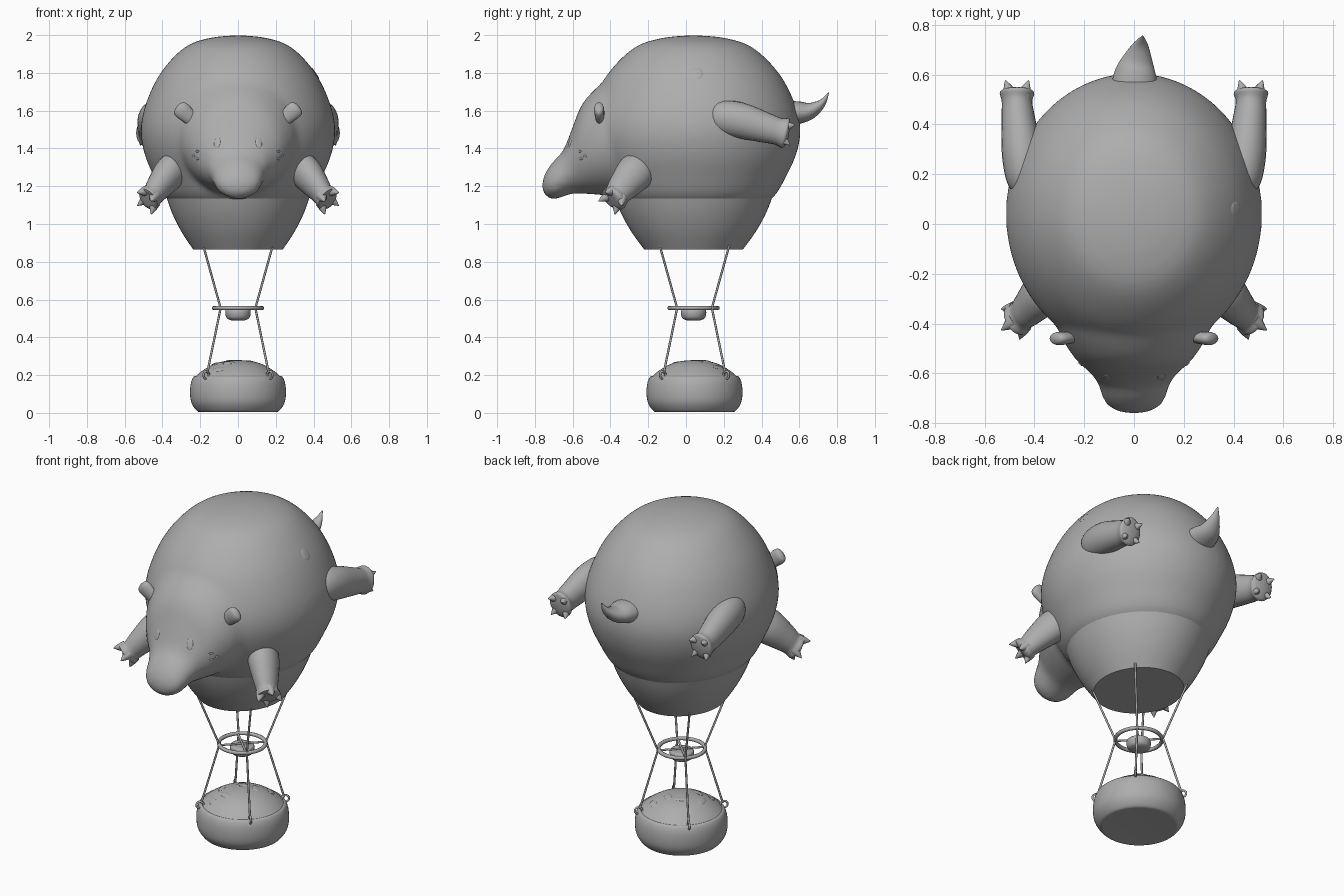
import bpy, bmesh, math
from mathutils import Vector, Matrix

if "Cube" in bpy.data.objects:
    bpy.data.objects.remove(bpy.data.objects["Cube"], do_unlink=True)

grey = bpy.data.materials.new("soft grey")
grey.use_nodes = True
grey.diffuse_color = (0.42, 0.42, 0.42, 1)
grey.node_tree.nodes["Principled BSDF"].inputs["Base Color"].default_value = (0.42, 0.42, 0.42, 1)

CY = 0.04          # centre line of the balloon
STRETCH = 1.1      # balloon is a little longer than wide


def finish(name, bm, angle=50):
    bmesh.ops.recalc_face_normals(bm, faces=bm.faces)
    mesh = bpy.data.meshes.new(name)
    bm.to_mesh(mesh)
    bm.free()
    mesh.materials.append(grey)
    obj = bpy.data.objects.new(name, mesh)
    bpy.context.collection.objects.link(obj)
    bpy.ops.object.select_all(action='DESELECT')
    obj.select_set(True)
    bpy.context.view_layer.objects.active = obj
    bpy.ops.object.shade_smooth_by_angle(angle=math.radians(angle))
    return obj


def smooth_path(rows, steps):
    """Catmull-Rom through tuples of numbers."""
    out = []
    for i in range(len(rows) - 1):
        a, b, c, d = rows[max(i - 1, 0)], rows[i], rows[i + 1], rows[min(i + 2, len(rows) - 1)]
        for k in range(steps):
            t = k / steps
            out.append([0.5 * (2 * q + (r - p) * t + (2 * p - 5 * q + 4 * r - s) * t * t
                               + (3 * q - p - 3 * r + s) * t ** 3)
                        for p, q, r, s in zip(a, b, c, d)])
    return out + [list(rows[-1])]


def loft(bm, sections, sides):
    """Skin ellipses given as (centre, half axis, half axis) and cap the ends."""
    rings = []
    for c, u, v in sections:
        rings.append([bm.verts.new(c + u * math.cos(a) + v * math.sin(a))
                      for a in (2 * math.pi * k / sides for k in range(sides))])
    for p, q in zip(rings, rings[1:]):
        for k in range(sides):
            n = (k + 1) % sides
            bm.faces.new((p[k], p[n], q[n], q[k]))
    bm.faces.new(rings[0])
    bm.faces.new(rings[-1])


def revolve(bm, profile, centre_y=CY, stretch=STRETCH, steps=4, sides=64):
    loft(bm, [(Vector((0, centre_y, z)), Vector((max(r, .001), 0, 0)),
               Vector((0, max(r, .001) * stretch, 0)))
              for r, z in smooth_path(profile, steps)], sides)


def tube(bm, rows, ref=(1, 0, 0), flat=1.0, steps=1, sides=8):
    """Tube along (x, y, z, radius) rows; flat squeezes it along ref."""
    pts = smooth_path(rows, steps)
    sections = []
    for i, p in enumerate(pts):
        t = (Vector(pts[min(i + 1, len(pts) - 1)][:3]) - Vector(pts[max(i - 1, 0)][:3])).normalized()
        u = t.cross(Vector(ref)).normalized()
        r = max(p[3], .001)
        sections.append((Vector(p[:3]), u * r, u.cross(t) * r * flat))
    loft(bm, sections, sides)


def torus(bm, centre, major, minor, rot, sides=40):
    verts = []
    for i in range(sides):
        a = 2 * math.pi * i / sides
        ring = []
        for j in range(8):
            b = math.pi * j / 4
            d = major + minor * math.cos(b)
            ring.append(bm.verts.new(Vector(centre) + rot @ Vector(
                (d * math.cos(a), d * math.sin(a), minor * math.sin(b)))))
        verts.append(ring)
    for i in range(sides):
        p, q = verts[i], verts[(i + 1) % sides]
        for j in range(8):
            bm.faces.new((p[j], q[j], q[(j + 1) % 8], p[(j + 1) % 8]))


def spot(name, target, origin, direction, size):
    """Thin oval lying on the surface of target."""
    bpy.context.view_layer.update()
    ev = target.evaluated_get(bpy.context.evaluated_depsgraph_get())
    hit, loc, normal, _ = ev.ray_cast(Vector(origin), Vector(direction))
    if hit:
        bm = bmesh.new()
        m = (Matrix.Translation(loc) @ normal.to_track_quat('Z', 'Y').to_matrix().to_4x4()
             @ Matrix.Diagonal((size[0], size[1], .004, 1)))
        bmesh.ops.create_uvsphere(bm, u_segments=16, v_segments=8, radius=1, matrix=m)
        finish(name, bm)


# Balloon body with the animal head fused into it
bm = bmesh.new()
revolve(bm, [(0, 2.0), (.15, 1.985), (.285, 1.934), (.41, 1.80), (.487, 1.64), (.515, 1.5),
             (.495, 1.37), (.445, 1.25), (.392, 1.15), (.32, 1.09)])
head = [(-.25, 1.83, 1.16, .37), (-.40, 1.775, 1.15, .315), (-.47, 1.725, 1.155, .285),
        (-.55, 1.635, 1.16, .23), (-.60, 1.515, 1.16, .175), (-.65, 1.39, 1.145, .143),
        (-.70, 1.335, 1.13, .127), (-.74, 1.28, 1.145, .095), (-.762, 1.225, 1.18, .03)]
loft(bm, [(Vector((0, y, (t + b) / 2)), Vector((w, 0, 0)), Vector((0, 0, (t - b) / 2)))
          for y, t, b, w in smooth_path(head, 4)], 40)
body = finish("balloon_body", bm)
remesh = body.modifiers.new("fuse", 'REMESH')
remesh.mode = 'VOXEL'
remesh.voxel_size = .016
remesh.use_smooth_shade = True
blend = body.modifiers.new("blend", 'SMOOTH')
blend.factor = .5
blend.iterations = 14

# Balloon skirt
bm = bmesh.new()
revolve(bm, [(.383, 1.155), (.35, 1.06), (.30, .96), (.238, .866)])
finish("balloon_skirt", bm)

# Paired limbs, ears and face details
for s, side in ((1, "left"), (-1, "right")):
    legs = {
        "front_leg": [(.30, -.21, 1.33, .09), (.36, -.27, 1.27, .10), (.42, -.335, 1.195, .08),
                      (.45, -.365, 1.155, .068), (.475, -.385, 1.13, .072), (.48, -.39, 1.125, .03)],
        "back_leg": [(.42, .12, 1.56, .04), (.435, .17, 1.565, .085), (.45, .28, 1.55, .095),
                     (.465, .42, 1.51, .08), (.47, .49, 1.49, .072), (.47, .53, 1.48, .08),
                     (.47, .545, 1.477, .03)]}
    for name, rows in legs.items():
        rows = [(s * x, y, z, r) for x, y, z, r in rows]
        bm = bmesh.new()
        tube(bm, rows, flat=.85, steps=4, sides=24)
        # claws around the end of the paw
        end, wrist = Vector(rows[-2][:3]), Vector(rows[-3][:3])
        axis = (end - wrist).normalized()
        u = axis.cross(Vector((1, 0, 0))).normalized()
        v = u.cross(axis)
        for k in range(4):
            a = math.pi * (k + .5) / 2
            out = u * math.cos(a) + v * math.sin(a) * .85
            base, tip = end + out * .045 - axis * .02, end + out * .078 + axis * .035
            tube(bm, [(*base, .03), (*base.lerp(tip, .5), .019), (*tip, .002)], steps=3, sides=10)
        finish(f"{side}_{name}", bm)

    bm = bmesh.new()
    tube(bm, [(s * .21, -.45, 1.525, .03), (s * .25, -.455, 1.56, .038), (s * .295, -.46, 1.60, .045),
              (s * .315, -.46, 1.618, .036), (s * .322, -.46, 1.624, .008)],
         ref=(0, 1, 0), flat=.6, steps=4, sides=20)
    finish(f"{side}_ear", bm)

    spot(f"{side}_eye", body, (s * .11, -2, 1.43), (0, 1, 0), (.017, .032))
    for i, (x, z) in enumerate(((.215, 1.385), (.235, 1.36), (.215, 1.345))):
        spot(f"{side}_cheek_spot_{i + 1}", body, (s * x, -2, z), (0, 1, 0), (.012, .006))

spot("vent_patch", body, (.41, .06, 3), (0, 0, -1), (.03, .035))

# Tail
bm = bmesh.new()
tube(bm, [(0, .53, 1.585, .095), (.005, .60, 1.59, .085), (.015, .66, 1.60, .062),
          (.028, .72, 1.64, .03), (.035, .755, 1.695, .003)], ref=(0, 0, 1), flat=.7, steps=4, sides=20)
finish("tail", bm)

# Burner ring, spokes and bowl
bm = bmesh.new()
torus(bm, (0, CY, .555), .128, .011, Matrix.Identity(3))
for a in (1, -1):
    tube(bm, [(-.088, CY - .088 * a, .553, .006), (.088, CY + .088 * a, .553, .006)])
finish("burner_ring", bm)
bm = bmesh.new()
revolve(bm, [(.035, .49), (.058, .50), (.067, .525), (.062, .547), (.03, .55)], stretch=1, sides=32)
finish("burner_bowl", bm)

# Basket with a domed top
bm = bmesh.new()
revolve(bm, [(.19, .005), (.215, .008), (.245, .05), (.254, .10), (.25, .155), (.236, .19), (.22, .195)],
        centre_y=.045, stretch=1)
finish("basket", bm)
bm = bmesh.new()
revolve(bm, [(.234, .185), (.19, .222), (.13, .257), (.07, .274), (0, .28)], centre_y=.045, stretch=1)
dome = finish("basket_dome", bm)
for i, (x, y) in enumerate(((-.05, -.05), (-.12, .02), (-.03, .09), (.05, .10), (-.10, -.10), (.10, .17))):
    spot(f"dome_leaf_{i + 1}", dome, (x, y, 1), (0, 0, -1), (.038, .02))

# Ropes and basket loops on the four diagonals
for sx, xn in ((1, "left"), (-1, "right")):
    for sy, yn in ((1, "back"), (-1, "front")):
        def at(d, z, r):
            return (sx * d, CY + .005 + sy * d, z, r)
        bm = bmesh.new()
        tube(bm, [at(.185, .89, .006), at(.092, .555, .006), at(.163, .21, .006)])
        finish(f"{yn}_{xn}_rope", bm)
        bm = bmesh.new()
        rot = Matrix.Rotation(math.atan2(sy, sx), 3, 'Z') @ Matrix.Rotation(math.pi / 2, 3, 'X')
        torus(bm, at(.168, .2, 0)[:3], .02, .006, rot, 16)
        finish(f"{yn}_{xn}_loop", bm)
